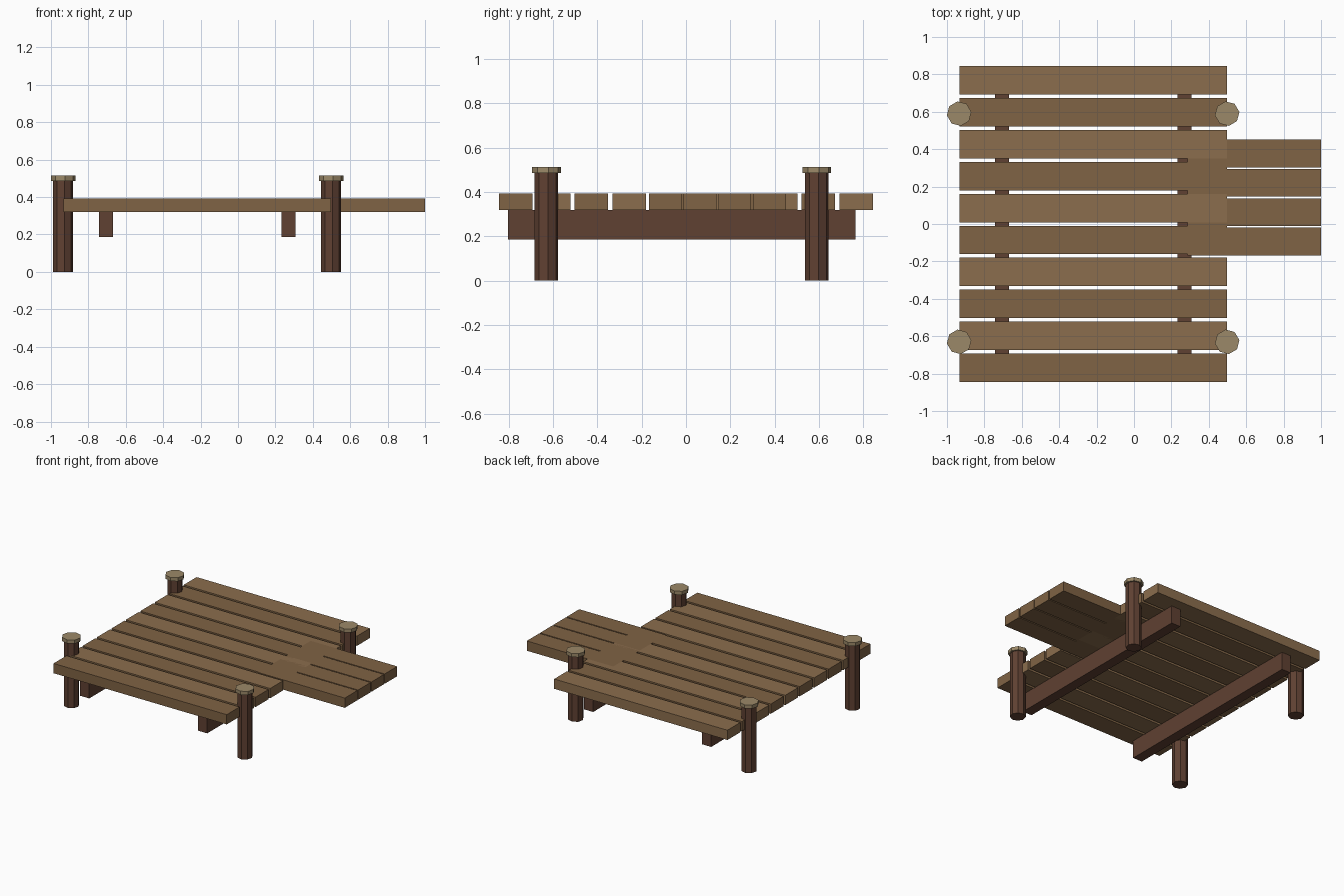
import bpy
import math

if "Cube" in bpy.data.objects:
    bpy.data.objects.remove(bpy.data.objects["Cube"])


def material(name, rgb):
    m = bpy.data.materials.new(name)
    m.diffuse_color = (*rgb, 1)
    m.use_nodes = True
    m.node_tree.nodes["Principled BSDF"].inputs["Base Color"].default_value = m.diffuse_color
    return m


PLANK_LIGHT = material("plank light", (0.26, 0.155, 0.075))
PLANK_DARK = material("plank dark", (0.215, 0.125, 0.058))
BEAM = material("dark wood", (0.115, 0.052, 0.032))
CAP = material("cap wood", (0.33, 0.25, 0.14))


def box(name, x, y, z, mat):
    """Box from (min, max) ranges on each axis."""
    bpy.ops.mesh.primitive_cube_add(size=1, location=[(a + b) / 2 for a, b in (x, y, z)])
    o = bpy.context.object
    o.name = name
    o.scale = [b - a for a, b in (x, y, z)]
    bpy.ops.object.transform_apply(location=False, rotation=False, scale=True)
    o.data.materials.append(mat)


def prism(name, x, y, z, radius, mat):
    """Upright eight-sided post section."""
    bpy.ops.mesh.primitive_cylinder_add(
        vertices=8, radius=radius, depth=z[1] - z[0],
        location=(x, y, (z[0] + z[1]) / 2), rotation=(0, 0, math.radians(8)))
    o = bpy.context.object
    o.name = name
    o.data.materials.append(mat)


DECK_Z = (0.32, 0.393)

# Main deck planks
for i in range(10):
    y = 0.768 - i * 0.1707
    box(f"deck_plank_{i + 1}", (-0.933, 0.498), (y - 0.076, y + 0.076), DECK_Z,
        PLANK_DARK if i % 2 else PLANK_LIGHT)

# Side walkway planks, overlapping the deck edge
for i in range(4):
    y = 0.377 - i * 0.157
    box(f"walkway_plank_{i + 1}", (0.285, 1.0), (y - 0.074, y + 0.074), DECK_Z, PLANK_DARK)

# Support beams under the deck
for name, x in (("left_beam", -0.705), ("right_beam", 0.27)):
    box(name, (x - 0.038, x + 0.038), (-0.803, 0.764), (0.187, 0.32), BEAM)

# Corner posts with caps
for side, x in (("left", -0.935), ("right", 0.498)):
    for end, y in (("front", -0.63), ("back", 0.59)):
        prism(f"{end}_{side}_post", x, y, (0, 0.49), 0.054, BEAM)
        prism(f"{end}_{side}_post_cap", x, y, (0.487, 0.514), 0.066, CAP)
